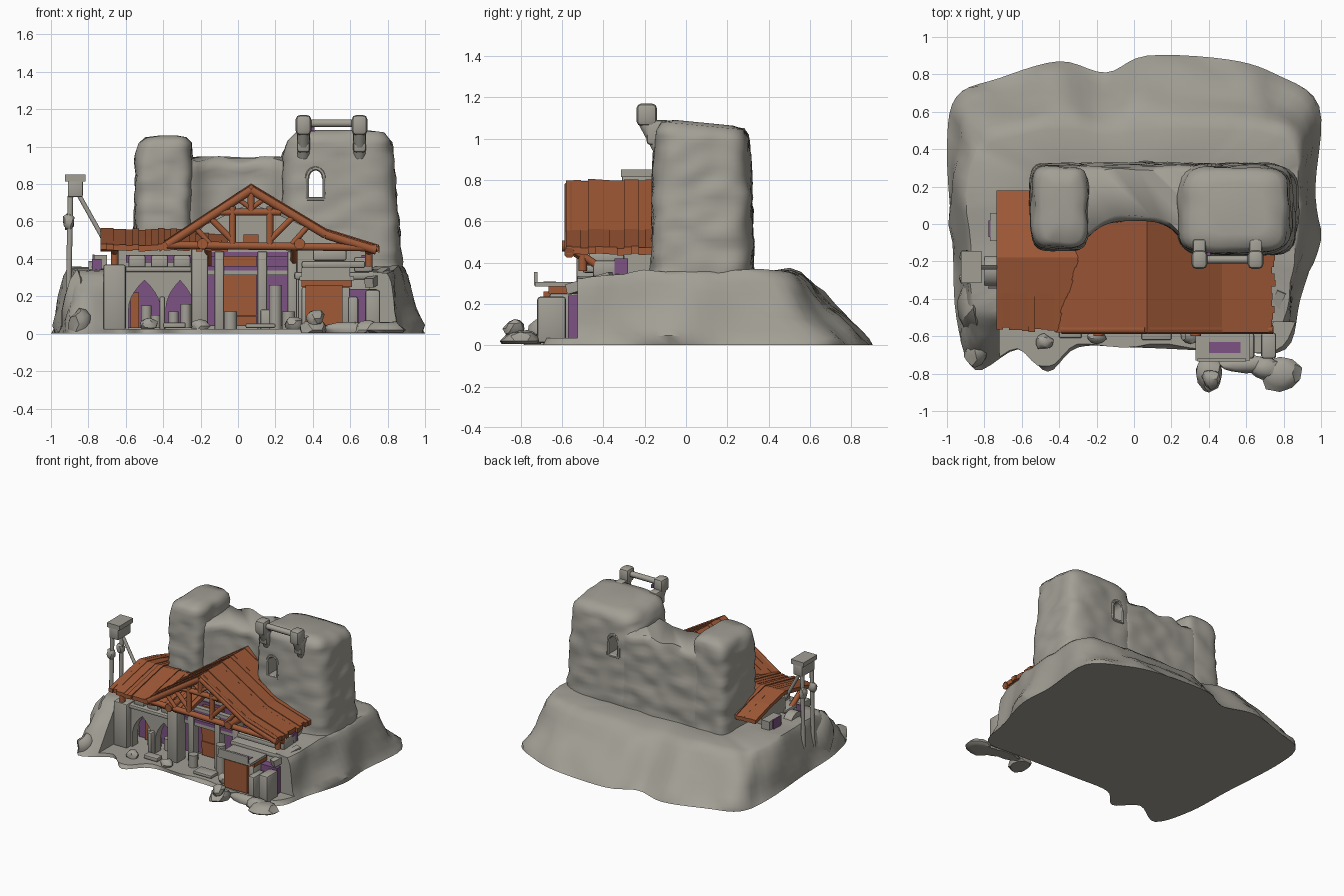
import bpy, bmesh, math, random
from mathutils import Vector, noise

if "Cube" in bpy.data.objects:
    bpy.data.objects.remove(bpy.data.objects["Cube"])
random.seed(4)

def mat(name, c):
    m = bpy.data.materials.new(name)
    m.diffuse_color = (*c, 1)
    m.use_nodes = True
    m.node_tree.nodes["Principled BSDF"].inputs["Base Color"].default_value = m.diffuse_color
    return m
STONE = mat("grey stone", (0.36, 0.345, 0.30))
WOOD = mat("rust wood", (0.35, 0.10, 0.038))
PURPLE = mat("purple", (0.20, 0.085, 0.23))

def finish(name, bm, m, smooth=None):
    bmesh.ops.recalc_face_normals(bm, faces=bm.faces)
    me = bpy.data.meshes.new(name)
    bm.to_mesh(me); bm.free()
    me.materials.append(m)
    o = bpy.data.objects.new(name, me)
    bpy.context.collection.objects.link(o)
    if smooth:
        bpy.ops.object.select_all(action='DESELECT')
        o.select_set(True)
        bpy.context.view_layer.objects.active = o
        bpy.ops.object.shade_smooth_by_angle(angle=math.radians(smooth))
    return o

def loft(name, rings, m, smooth=45):
    bm = bmesh.new()
    vs = [[bm.verts.new(p) for p in r] for r in rings]
    n = len(rings[0])
    for a, b in zip(vs, vs[1:]):
        for i in range(n):
            bm.faces.new((a[i], a[(i+1) % n], b[(i+1) % n], b[i]))
    bm.faces.new(vs[0]); bm.faces.new(vs[-1])
    return finish(name, bm, m, smooth)

def prism(name, pts, y0, y1, m):
    """Extrude an x-z outline along y."""
    return loft(name, [[(x, y, z) for x, z in pts] for y in (y0, y1)], m, None)

def box(name, x0, x1, y0, y1, z0, z1, m, bevel=0.0):
    bm = bmesh.new()
    bmesh.ops.create_cube(bm, size=1)
    for v in bm.verts:
        v.co = ((x0+x1)/2 + v.co.x*(x1-x0), (y0+y1)/2 + v.co.y*(y1-y0), (z0+z1)/2 + v.co.z*(z1-z0))
    if bevel:
        bmesh.ops.bevel(bm, geom=bm.edges[:], offset=bevel, segments=2, affect='EDGES', profile=0.5)
    return finish(name, bm, m, 40 if bevel else None)

def beam(name, a, b, r, m, n=8):
    a, b = Vector(a), Vector(b)
    q = (b-a).to_track_quat('Z', 'Y')
    rings = [[p + q @ Vector((r*math.cos(t), r*math.sin(t), 0))
              for t in (math.tau*(i+.5)/n for i in range(n))] for p in (a, b)]
    return loft(name, rings, m, 50)

def rock(name, c, s, m=STONE):
    bm = bmesh.new()
    bmesh.ops.create_icosphere(bm, subdivisions=2, radius=1)
    for v in bm.verts:
        d = v.co * (1 + 0.35*noise.noise(v.co*1.3 + Vector(c)*9))
        v.co = (c[0]+d.x*s[0], c[1]+d.y*s[1], max(0.005, c[2]+d.z*s[2]))
    return finish(name, bm, m, 35)

def cut(o, c):
    c.hide_render = True
    c.display_type = 'WIRE'
    b = o.modifiers.new("cut", 'BOOLEAN')
    b.operation, b.object = 'DIFFERENCE', c

def arch(cx, hw, z0, zs, zt, n=6, pointed=False):
    """Arch outline, from lower left over the top to lower right."""
    half = []
    for i in range(n):
        t = i/n
        half.append((hw*(1-t*t), zs+(zt-zs)*t) if pointed else
                    (hw*math.cos(t*math.pi/2), zs+(zt-zs)*math.sin(t*math.pi/2)))
    return ([(cx-hw, z0)] + [(cx-w, z) for w, z in half] + [(cx, zt)]
            + [(cx+w, z) for w, z in half[::-1]] + [(cx+hw, z0)])

# --- rock mound: foot outline (x, y) paired with top outline (x, y)
M = [Vector(p) for p in [
    (.99, .63, .84, .4), (.97, .2, .87, .15), (.98, -.08, .86, -.1), (.89, -.4, .82, -.35),
    (.81, -.67, .76, -.57), (.5, -.68, .5, -.55), (0, -.66, 0, -.5), (-.3, -.66, -.3, -.5),
    (-.46, -.79, -.46, -.5), (-.62, -.67, -.62, -.48), (-.85, -.78, -.8, -.45), (-.95, -.5, -.86, -.35),
    (-.97, -.1, -.89, -.1), (-1, .4, -.88, .3), (-.95, .68, -.8, .42), (-.72, .78, -.6, .47),
    (-.4, .87, -.36, .5), (-.15, .81, -.15, .48), (.07, .9, .07, .5), (.5, .88, .45, .5), (.76, .8, .7, .48)]]
pairs = []
for i in range(len(M)):
    a, b, c, d = (M[(i+k) % len(M)] for k in (-1, 0, 1, 2))
    for t in (0, .2, .4, .6, .8):
        pairs.append(.5*(2*b + (c-a)*t + (2*a-5*b+4*c-d)*t*t + (3*b-a-3*c+d)*t**3))
rings = []
for s, z in [(0, 0), (.06, .025), (.2, .075), (.35, .135), (.47, .19), (.6, .25), (.72, .3), (.85, .335), (1, .355)]:
    ring = []
    for p in pairs:
        q = Vector((p[0]+(p[2]-p[0])*s, p[1]+(p[3]-p[1])*s, z))
        if q.y < -.2:
            q.z *= 1-.1*min(1, (-.2-q.y)*5)
        w = (noise.noise(q*3.5)*.035 + noise.noise(q*9)*.014) if z else 0
        ring.append(q + Vector((q.x*w, q.y*w, w*.8)))
    rings.append(ring)
rings.append([Vector((p.x*.7, p.y*.7, .35)) for p in rings[-1]])
mound = loft("rock_mound", rings, STONE, 50)
cut(mound, box("courtyard_cutter", -.72, .7, -2, -.25, .025, 1, STONE))
cut(mound, box("front_right_cutter", .5, 1.2, -2, -.525, .035, 1.1, STONE))

# --- ruined castle: two towers and a wall
def tower(name, secs, tilt=0, wave=0, n=64, p=5, bow=0):
    """secs: (z, x0, x1, y0, y1) sections, refined and roughened; bow hollows the front."""
    fine = []
    for a, b in zip(secs, secs[1:]):
        k = max(1, round((b[0]-a[0])/.03))
        fine += [[u+(v-u)*i/k for u, v in zip(a, b)] for i in range(k)]
    fine.append(secs[-1])
    zt = secs[-1][0]
    out = []
    for z, x0, x1, y0, y1 in fine:
        r = []
        for i in range(n):
            t = math.tau*i/n
            c, s = math.cos(t), math.sin(t)
            k = (abs(c)**p + abs(s)**p)**(-1/p)
            v = Vector(((x0+x1)/2 + c*k*(x1-x0)/2, (y0+y1)/2 + s*k*(y1-y0)/2, z))
            if s < 0:
                v.y -= bow*min(1, abs(v.x)/.25)**3
            f = max(0, (z-.7)/(zt-.7))
            v.z += f*(-tilt*v.y + wave*math.cos(v.x*26+2.6))
            v += Vector((c, s, 0))*noise.noise(Vector((v.x*8, v.y*8, v.z*14)))*.016
            r.append(v)
        out.append(r)
    return loft(name, out, STONE, 60)

tower("left_tower", [(.2, -.56, -.24, -.15, .33), (.95, -.545, -.245, -.13, .31), (1.02, -.53, -.25, -.12, .3),
                     (1.05, -.49, -.28, -.09, .28), (1.06, -.42, -.33, 0, .2)])
tower("castle_wall", [(.2, -.36, .355, .01, .33), (.9, -.36, .355, .025, .31), (.935, -.36, .355, .045, .29)],
      wave=.014, n=96, p=10, bow=.1)
right_tower = tower("right_tower", [(.2, .22, .885, -.18, .33), (.6, .225, .86, -.165, .32), (.95, .235, .83, -.155, .31),
                    (1.03, .265, .82, -.15, .3), (1.07, .3, .79, -.12, .28), (1.085, .4, .7, -.05, .22)], tilt=.1)
cut(right_tower, prism("window_cutter", arch(.415, .036, .73, .83, .875), -.5, .6, STONE))
for y, n in ((-.155, "front"), (.31, "back")):
    path = arch(.415, .046, .72, .83, .885, 4)
    for i, (a, b) in enumerate(zip(path, path[1:] + path[:1])):
        beam(f"window_frame_{n}_{i}", (a[0], y, a[1]), (b[0], y, b[1]), .012, STONE, 6)
# winch brackets on the right tower
for x in (.35, .65):
    box("bracket_head", x-.042, x+.042, -.24, -.14, 1.06, 1.17, STONE, .025)
    beam("bracket_arm", (x, -.2, 1.08), (x, -.13, .95), .034, STONE)
    box("bracket_back", x-.035, x+.035, -.19, -.08, .97, 1.09, STONE, .015)
beam("bracket_bar", (.35, -.19, 1.125), (.65, -.19, 1.125), .022, STONE)
box("bracket_purple", .39, .41, -.18, -.15, 1.085, 1.11, PURPLE)

# --- roofs made of uneven plank strips
RX = .07
def main_z(x):
    return .8 - .66*(RX-x) if x < RX else .8 - .6*(x-RX) + .29*max(0, x-RX-.4)
y, i = -.58, 0
while y < .02:
    lift, end = random.uniform(-.005, .004), random.uniform(-.012, .012)
    xs = [-.42, -.15, RX, .3, .47, .57, .745+end]
    top = [(x, main_z(x)+lift) for x in xs]
    prism(f"main_roof_plank_{i}", top + [(x, z-.035) for x, z in top[::-1]], y, y+.036, WOOD)
    y += .035; i += 1
for i in range(20):
    x, lift, e = -.735+i*.034, random.uniform(-.005, .005), random.uniform(-.015, .015)
    prof = [(-.565+e, .475), (-.37, .52), (-.18, .56), (0, .52), (.18, .465)]
    ring = [(y, z+lift) for y, z in prof] + [(y, z+lift-.03) for y, z in prof[::-1]]
    loft(f"left_roof_plank_{i}", [[(u, y, z) for y, z in ring] for u in (x, x+.035)], WOOD, None)

# --- front gable truss
Y = -.565
def truss(name, a, b, r=.02):
    beam(name, (a[0], Y, a[1]), (b[0], Y, b[1]), r, WOOD)
truss("barge_board_left", (RX, .77), (-.38, .475), .026)
for a, b in ((.07, .47), (.47, .74)):
    truss("barge_board_right", (a, main_z(a)-.03), (b, main_z(b)-.03), .026)
truss("tie_beam", (-.38, .475), (.74, .46), .022)
truss("collar_beam", (-.09, .65), (.23, .65))
truss("king_post", (RX, .65), (RX, .76))
for s in (-1, 1):
    truss("truss_post", (RX+s*.1, .48), (RX+s*.1, .68))
    truss("truss_strut", (RX+s*.1, .5), (RX+s*.22, .62), .018)
    truss("truss_outer_strut", (RX+s*.22, .48), (RX+s*.3, .57), .016)
    truss("truss_brace", (RX, .67), (RX+s*.07, .72), .014)
    beam("purlin_log", (RX+s*.26, -.6, .48), (RX+s*.26, -.2, .48), .03, WOOD)
    beam("eave_bracket", (RX+s*.23, -.56, .46), (RX+s*.23, -.33, .33), .02, WOOD)
for x in (-.66, .7):
    beam("eave_strut", (x, -.54, .46), (x, -.36, .34), .02, WOOD)
    beam("eave_post", (x, -.5, .36), (x, -.5, .46), .022, WOOD)
prism("gable_wall", [(-.3, .45), (.6, .45), (.3, .6), (RX, .7), (-.18, .58)], -.3, -.25, STONE)
box("gable_shutter", .03, .11, -.315, -.29, .48, .53, WOOD)

# --- house body
box("house_core", -.66, .68, -.3, 0, .01, .46, STONE)
box("purple_eave_wall", .66, .72, -.345, -.28, .34, .42, PURPLE)
# left porch with two pointed arches
outline = [(-.7, .02), (-.7, .34)] + [(-.2, .34), (-.2, .02)] + \
    arch(-.31, .075, .02, .13, .285, 5, True)[::-1] + arch(-.5, .085, .02, .13, .285, 5, True)[::-1]
prism("arched_porch_wall", outline, -.48, -.41, STONE)
box("porch_top", -.68, -.17, -.5, -.28, .33, .36, STONE, .01)
box("porch_back", -.64, -.18, -.32, -.295, .03, .33, PURPLE)
box("porch_door", -.575, -.53, -.34, -.31, .03, .22, WOOD)
for x, h, w in ((-.66, .37, .06), (-.205, .46, .045), (-.405, .2, .016)):
    box("porch_pillar", x-w, x+w, -.53, -.42, .02, h, STONE, .012)
for x in (-.54, -.42, -.3):
    box("porch_merlon", x-.045, x+.045, -.47, -.4, .35, .42, STONE, .01)
box("left_window_sill", -.6, -.25, -.31, -.29, .38, .42, PURPLE)
for x, h in ((-.49, .15), (-.44, .1), (-.345, .12), (-.28, .16)):
    beam("stool", (x, -.38, .03), (x, -.38, h), .03, STONE)
# middle entrance
box("entrance_back", -.16, .31, -.31, -.29, .04, .45, PURPLE)
for i in range(7):
    box(f"door_slat_{i}", -.08, .1, -.335-.004*(i % 2), -.3, .04+i*.056, .094+i*.056, WOOD)
for x in (-.1, .13, .29):
    box("entrance_post", x-.026, x+.026, -.45, -.38, .02, .44, STONE, .008)
for z, m in ((.325, STONE), (.35, PURPLE), (.425, PURPLE), (.448, STONE)):
    box("entrance_lintel", -.17, .3, -.44, -.4, z-.0125, z+.0125, m)
box("counter", .12, .22, -.46, -.34, .02, .13, STONE, .01)
for x, h in ((-.04, .12), (.2, .26), (.27, .12)):
    beam("barrel", (x, -.5, .02), (x, -.5, h), .035, STONE, 12)
# right bay, shed and buttress pillars
box("right_bay", .32, .73, -.51, -.28, .01, .3, STONE, .01)
for x0, x1, z0, z1, y0 in ((.3, .73, .29, .33, -.53), (.34, .68, .35, .39, -.5), (.4, .58, .39, .45, -.47), (.62, .72, .33, .41, -.45)):
    box("balcony_stone", x0, x1, y0, -.3, z0, z1, STONE, .012)
box("shed_body", .34, .6, -.66, -.5, .02, .25, STONE, .01)
box("shed_door", .36, .56, -.69, -.655, .04, .26, WOOD)
box("shed_roof", .34, .61, -.665, -.51, .25, .29, WOOD)
box("shed_top", .33, .62, -.73, -.53, .285, .305, STONE)
box("shed_top_stain", .4, .57, -.69, -.63, .301, .308, PURPLE)
box("shed_rail", .34, .6, -.735, -.718, .29, .355, STONE)
box("shed_purple_recess", .57, .74, -.57, -.505, .03, .24, PURPLE)
for x, w, h in ((.615, .028, .2), (.72, .04, .235)):
    box("shed_pillar", x-w, x+w, -.72, -.58, .01, h, STONE, .015)
beam("fallen_slab", (.7, -.57, .27), (.79, -.36, .33), .035, STONE, 4)

# --- watch post on the left
for y in (-.29, -.17):
    beam("post_pole", (-.91, y, .02), (-.895, y, .76), .016, STONE)
    rock("post_knot", (-.905, y, .6), (.03, .03, .045))
box("post_box", -.91, -.83, -.31, -.15, .73, .82, STONE, .008)
box("post_cap", -.925, -.815, -.315, -.145, .815, .85, STONE)
beam("post_brace", (-.85, -.23, .74), (-.71, -.23, .49), .013, STONE)
beam("wheel", (-.8, -.25, .3), (-.73, -.25, .3), .09, STONE, 16)
box("left_hatch", -.77, -.7, -.09, .06, .3, .42, STONE)
box("left_hatch_panel", -.778, -.768, -.07, .02, .32, .424, PURPLE)
box("left_purple_cloth", -.78, -.73, -.345, -.335, .3, .4, PURPLE)

# --- loose rocks and slabs in front
for c, s in (((.4, -.8, .02), (.08, .09, .05)), ((.41, -.83, .08), (.05, .05, .045)), ((.6, -.75, .02), (.15, .05, .04)),
             ((.78, -.8, .02), (.11, .09, .045)), ((.7, -.77, .02), (.09, .06, .05)), ((-.48, -.63, .05), (.05, .04, .035)),
             ((-.2, -.6, .04), (.05, .04, .035)), ((-.85, -.68, .05), (.06, .09, .08)),
             ((-.86, -.45, .12), (.09, .14, .2)), ((.3, -.6, .05), (.05, .04, .04))):
    rock("rock", c, s)
box("floor_slab", .04, .2, -.62, -.52, .03, .055, STONE, .008)
box("floor_slab_left", -.4, -.28, -.61, -.54, .03, .06, STONE, .008)
